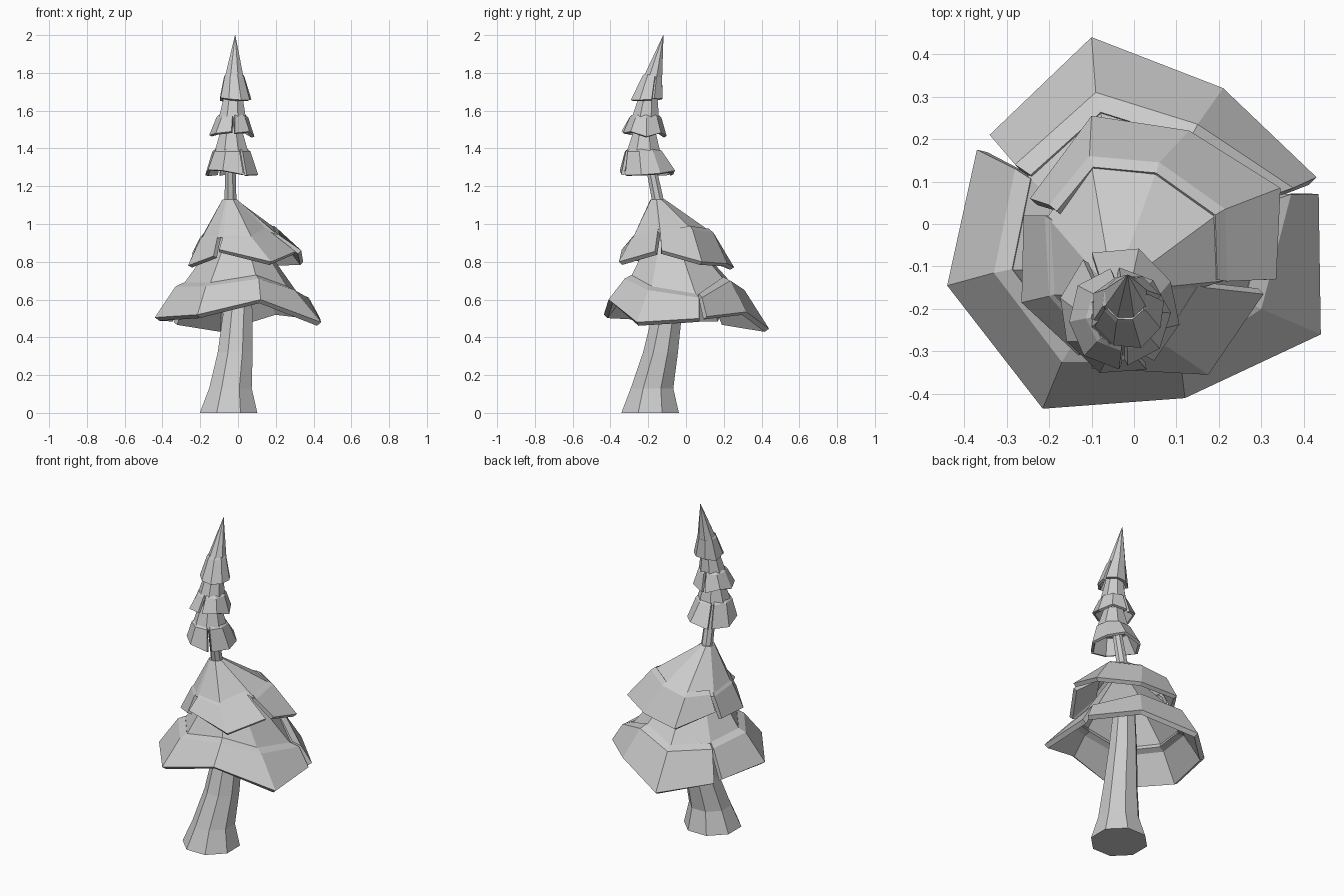
import bpy, math, random
from mathutils import Vector

if "Cube" in bpy.data.objects:
    bpy.data.objects.remove(bpy.data.objects["Cube"])

random.seed(4)


def make(name, verts, faces, thick=0):
    me = bpy.data.meshes.new(name)
    me.from_pydata([tuple(v) for v in verts], [], faces)
    ob = bpy.data.objects.new(name, me)
    bpy.context.collection.objects.link(ob)
    if thick:
        m = ob.modifiers.new("thickness", 'SOLIDIFY')
        m.thickness = thick
        m.offset = -1
    return ob


def bridge(rows, closed):
    """Quads between successive rows of equal length, bottom to top."""
    n = len(rows[0])
    faces = []
    for r in range(len(rows) - 1):
        for i in range(n if closed else n - 1):
            j = (i + 1) % n
            faces.append((r*n + i, r*n + j, (r+1)*n + j, (r+1)*n + i))
    return [v for row in rows for v in row], faces


def loft(name, rings, n=8, cap=True):
    """Faceted tube through (x, y, radius, z) rings."""
    rows = [[(x + r*math.cos((i + .5)*math.tau/n), y + r*math.sin((i + .5)*math.tau/n), z)
             for i in range(n)] for x, y, r, z in rings]
    v, f = bridge(rows, True)
    if cap:
        f += [tuple(reversed(range(n))), tuple(range(len(v) - n, len(v)))]
    return make(name, v, f)


def skirt(name, pairs, centre, thick, rise=.02, inset=.87):
    """Open foliage plate: outer hem, crease, small lip turning inward."""
    outer = [Vector(p[:3]) for p in pairs]
    crease = [Vector(p[3:]) for p in pairs]
    lip = [Vector((centre[0] + (c.x - centre[0])*inset,
                   centre[1] + (c.y - centre[1])*inset, c.z + rise)) for c in crease]
    v, f = bridge([outer, crease, lip], False)
    make(name, v, f, thick)


def cone(name, pairs, centre, scale, top):
    """Faceted cone from the crease outline up to a small (x, y, r, z) ring."""
    base, ring = [], []
    for p in pairs:
        dx, dy = p[3] - centre[0], p[4] - centre[1]
        base.append((centre[0] + dx*scale, centre[1] + dy*scale, p[5]))
        a = math.atan2(dy, dx)
        ring.append((top[0] + top[2]*math.cos(a), top[1] + top[2]*math.sin(a), top[3]))
    v, f = bridge([base, ring], True)
    n = len(pairs)
    f.append(tuple(range(n, 2*n)))
    make(name, v, f)


# Leaning trunk
loft("trunk", [(-.05, -.19, .165, 0), (-.04, -.18, .122, .13), (-.015, -.135, .1, .32),
               (0, -.095, .082, .55), (-.015, -.1, .06, .85),
               (-.04, -.15, .034, 1.13), (-.04, -.205, .027, 1.4)])

# Lowest, widest foliage tier: front and back plates (hem xyz, crease xyz)
low_front = [(-.37, .175, .5, -.28, .13, .65), (-.44, -.145, .505, -.33, -.115, .67),
             (-.215, -.435, .52, -.17, -.325, .67), (.12, -.41, .6, .11, -.325, .71),
             (.44, -.26, .48, .3, -.2, .65), (.435, .07, .5, .37, .07, .61)]
low_back = [(.43, .11, .51, .375, .085, .61), (.21, .32, .535, .15, .235, .7),
            (-.1, .44, .445, -.09, .31, .65), (-.34, .21, .48, -.28, .14, .65)]
skirt("lower_foliage_front", low_front, (0, -.05), .03)
skirt("lower_foliage_back", low_back, (0, -.05), .03)
cone("lower_cone", low_front + low_back[1:3], (0, -.05), .9, (0, -.09, .09, .96))

# Middle foliage tier: three plates
mid_back = [(.335, -.13, .86, .22, -.135, .94), (.345, .085, .8, .215, .035, .97),
            (.13, .22, .79, .06, .145, .955), (-.1, .255, .77, -.105, .16, .93),
            (-.245, .06, .84, -.2, .045, .93)]
mid_left = [(-.26, .02, .79, -.21, .02, .91), (-.265, -.185, .78, -.2, -.17, .92),
            (-.13, -.31, .83, -.11, -.27, .925)]
mid_front = [(-.1, -.34, .865, -.08, -.285, .93), (.175, -.355, .8, .08, -.29, .92),
             (.305, -.165, .855, .17, -.15, .96)]
for part, pts in (("back", mid_back), ("left", mid_left), ("front", mid_front)):
    skirt("middle_foliage_" + part, pts, (-.02, -.1), .025, .02, .9)
cone("middle_cone", mid_left + mid_front + mid_back[:-1], (-.02, -.1), .97,
     (-.045, -.15, .04, 1.13))

# Narrow upper stem of foliage and pointed tip
loft("upper_core", [(-.035, -.225, .097, 1.38), (-.035, -.22, .06, 1.5),
                    (-.03, -.215, .078, 1.56), (-.025, -.2, .052, 1.68),
                    (-.02, -.175, .053, 1.78), (-.015, -.12, .001, 2.0)], 8)

# Three small upper tiers, each two plates with gaps and a ragged hem:
# hem (x, y, r, z), crease (x, y, r, z), first gap angle
tiers = [((-.035, -.205, .148, 1.27), (-.035, -.225, .103, 1.385), -60),
         ((-.035, -.22, .118, 1.475), (-.03, -.215, .084, 1.565), -85),
         ((-.015, -.205, .088, 1.665), (-.02, -.18, .056, 1.78), 20)]
for t, (h, c, gap) in enumerate(tiers):
    for s in range(2):
        pts = []
        for k in range(5):
            a = math.radians(gap + 180*s + 5 + k*42.5)
            r = h[2]*random.uniform(.94, 1.05)
            z = h[3] + random.uniform(-.015, .02)
            pts.append((h[0] + r*math.cos(a), h[1] + r*math.sin(a), z,
                        c[0] + c[2]*math.cos(a), c[1] + c[2]*math.sin(a), c[3]))
        skirt(f"upper_foliage_{t + 1}_{'ab'[s]}", pts, c, .016, .012, .85)
